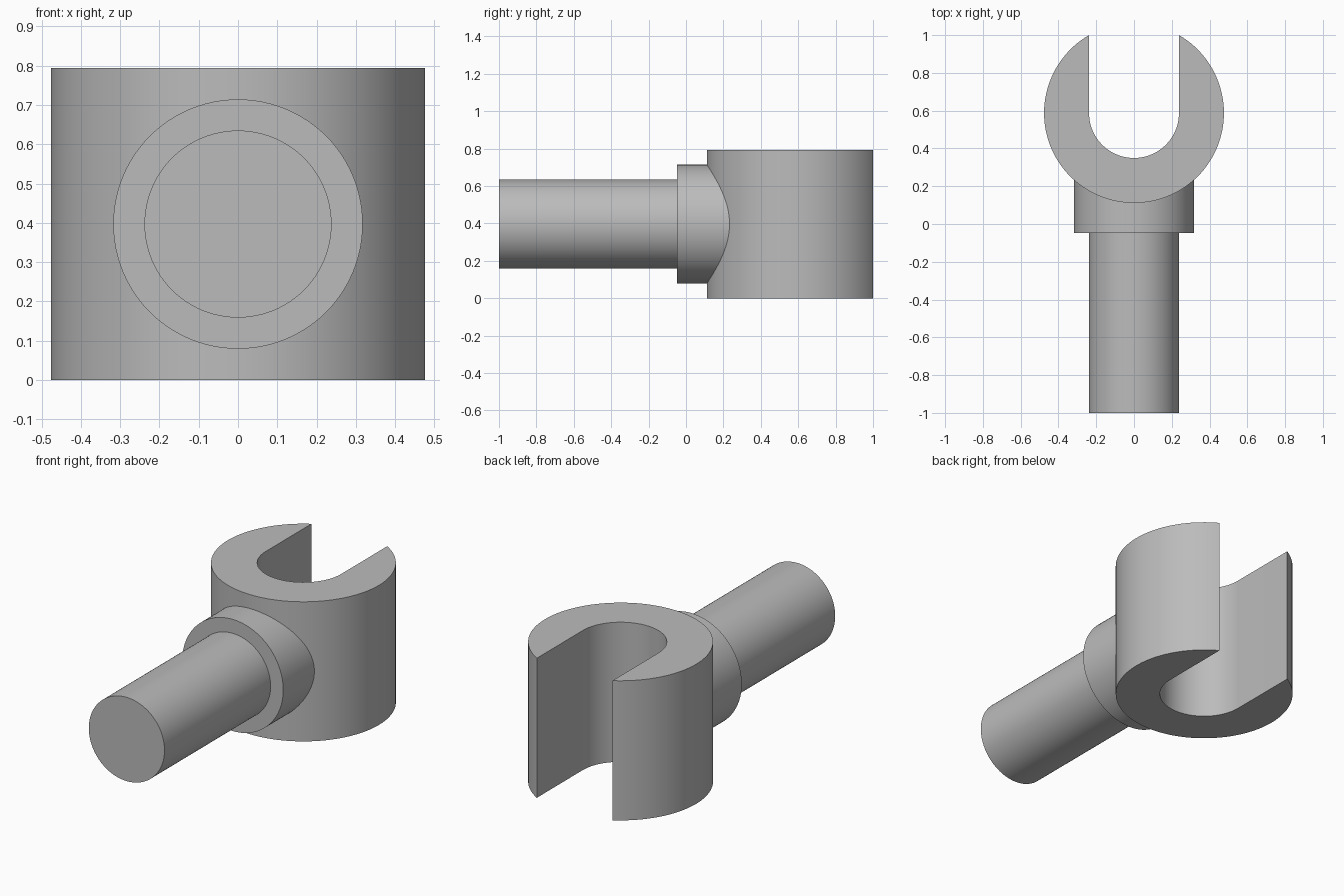
import bpy
import bmesh
from math import sin, cos, pi, acos

cube = bpy.data.objects.get("Cube")
if cube:
    bpy.data.objects.remove(cube, do_unlink=True)

UNIT = 2 / 25.2            # stud module
HEIGHT = 10 * UNIT
JAW_R, SLOT_R = 6 * UNIT, 3 * UNIT
COLLAR_R, PIN_R = 4 * UNIT, 3 * UNIT
JAW_Y = 1 - (JAW_R ** 2 - SLOT_R ** 2) ** 0.5
COLLAR_Y = JAW_Y - 8 * UNIT
SEGMENTS = 96

grey = bpy.data.materials.new("light grey plastic")
grey.use_nodes = True
colour = (0.5, 0.5, 0.5, 1)
grey.diffuse_color = colour
grey.node_tree.nodes["Principled BSDF"].inputs["Base Color"].default_value = colour


def finish(bm, name):
    bmesh.ops.recalc_face_normals(bm, faces=bm.faces)
    mesh = bpy.data.meshes.new(name)
    bm.to_mesh(mesh)
    bm.free()
    mesh.materials.append(grey)
    obj = bpy.data.objects.new(name, mesh)
    bpy.context.collection.objects.link(obj)
    bpy.ops.object.select_all(action="DESELECT")
    obj.select_set(True)
    bpy.context.view_layer.objects.active = obj
    bpy.ops.object.shade_smooth_by_angle(angle=pi / 6)


def arc(radius, start, end, steps):
    angles = [start + (end - start) * i / steps for i in range(steps + 1)]
    return [(radius * cos(a), JAW_Y + radius * sin(a)) for a in angles]


# Open jaw: outer arc, then back along the straight-sided round-bottomed slot
tip = acos(SLOT_R / JAW_R)
outline = arc(JAW_R, tip, -pi - tip, SEGMENTS) + arc(SLOT_R, -pi, 0, SEGMENTS // 2)
bm = bmesh.new()
base = bm.faces.new([bm.verts.new((x, y, 0)) for x, y in outline])
top = bmesh.ops.extrude_face_region(bm, geom=[base], use_keep_orig=True)["geom"]
bmesh.ops.translate(bm, vec=(0, 0, HEIGHT),
                    verts=[v for v in top if isinstance(v, bmesh.types.BMVert)])
finish(bm, "open_jaw")

# Stepped pin: shaft and collar as one turned part, ending inside the jaw
profile = [(PIN_R, -1), (PIN_R, COLLAR_Y), (COLLAR_R, COLLAR_Y), (COLLAR_R, 0.25)]
bm = bmesh.new()
rings = []
for radius, y in profile:
    turn = [2 * pi * i / SEGMENTS for i in range(SEGMENTS)]
    rings.append([bm.verts.new((radius * cos(a), y, HEIGHT / 2 + radius * sin(a))) for a in turn])
for near, far in zip(rings, rings[1:]):
    for i in range(SEGMENTS):
        j = (i + 1) % SEGMENTS
        bm.faces.new((near[i], near[j], far[j], far[i]))
bm.faces.new(rings[0])
bm.faces.new(rings[-1])
finish(bm, "pin_and_collar")
